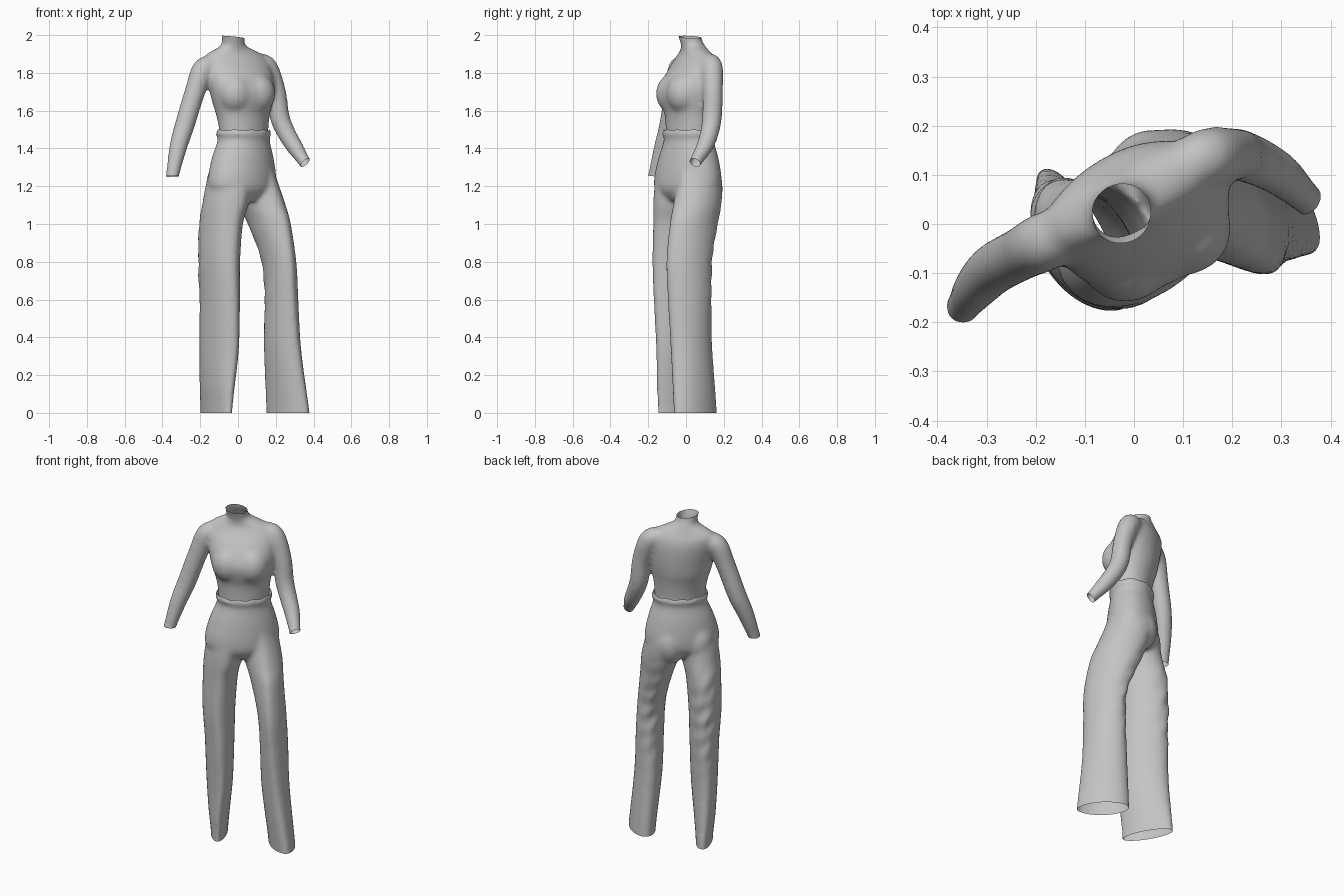
import bpy, bmesh, math
from mathutils import Vector, Matrix

if "Cube" in bpy.data.objects:
    bpy.data.objects.remove(bpy.data.objects["Cube"])

grey = bpy.data.materials.new("soft grey cloth")
grey.use_nodes = True
grey.diffuse_color = (0.55, 0.55, 0.55, 1)
grey.node_tree.nodes["Principled BSDF"].inputs["Base Color"].default_value = (0.55, 0.55, 0.55, 1)
SIDES = 40


def refine(rows, steps=6):
    """Catmull-Rom interpolation through rows of numbers."""
    out = []
    for i in range(len(rows) - 1):
        p0, p1, p2, p3 = (rows[max(0, min(len(rows) - 1, i + k))] for k in (-1, 0, 1, 2))
        for s in range(steps):
            t = s / steps
            out.append([b + t / 2 * (c - a + t * (2 * a - 5 * b + 4 * c - d + t * (3 * (b - c) + d - a)))
                        for a, b, c, d in zip(p0, p1, p2, p3)])
    return out + [rows[-1]]


def skin(bm, rings):
    """Join rings of points into a closed tube."""
    loops = [[bm.verts.new(p) for p in ring] for ring in rings]
    for lo, hi in zip(loops, loops[1:]):
        for i in range(SIDES):
            j = (i + 1) % SIDES
            bm.faces.new((lo[i], lo[j], hi[j], hi[i]))
    bm.faces.new(loops[0][::-1])
    bm.faces.new(loops[-1])


def loft(bm, rows, crease=0):
    """Level ellipses: height, centre x, centre y, half width, half depth, turn."""
    rings = []
    for z, cx, cy, a, b, turn in refine(sorted(rows)):
        place = Matrix.Translation((cx, cy, z)) @ Matrix.Rotation(math.radians(turn), 4, 'Z')
        ring = []
        for i in range(SIDES):
            t = math.tau * i / SIDES
            fold = 1 + crease * max(0, -math.sin(t)) ** 12
            ring.append(place @ Vector((a * math.cos(t), b * math.sin(t) * fold, 0)))
        rings.append(ring)
    skin(bm, rings)


def tube(bm, rows):
    """Round limb along a path: x, y, z, radius."""
    rows = refine(rows)
    rings = []
    for i, (x, y, z, r) in enumerate(rows):
        way = Vector(rows[min(i + 1, len(rows) - 1)][:3]) - Vector(rows[max(i - 1, 0)][:3])
        side = way.cross(Vector((0, 1, 0))).normalized()
        up = way.cross(side).normalized()
        rings.append([Vector((x, y, z)) + r * (side * math.cos(k * math.tau / SIDES) + up * math.sin(k * math.tau / SIDES))
                      for k in range(SIDES)])
    skin(bm, rings)


def ball(bm, centre, size, turn):
    m = Matrix.Translation(centre) @ Matrix.Rotation(math.radians(turn), 4, 'Z') @ Matrix.Diagonal((*size, 1))
    bmesh.ops.create_uvsphere(bm, u_segments=32, v_segments=20, radius=1, matrix=m)


def blend(name, bm, trims, smoothing, shape=None):
    """Fuse the volumes into one skin, cut the openings, then shape the cloth."""
    bmesh.ops.recalc_face_normals(bm, faces=bm.faces)
    mesh = bpy.data.meshes.new(name)
    bm.to_mesh(mesh)
    bm.free()
    ob = bpy.data.objects.new(name, mesh)
    bpy.context.collection.objects.link(ob)
    fuse = ob.modifiers.new("fuse", 'REMESH')
    fuse.mode = 'VOXEL'
    fuse.voxel_size = 0.009
    soft = ob.modifiers.new("soften", 'SMOOTH')
    soft.factor = 0.5
    soft.iterations = smoothing
    bpy.context.view_layer.objects.active = ob
    for mod in ("fuse", "soften"):
        bpy.ops.object.modifier_apply(modifier=mod)
    bm = bmesh.new()
    bm.from_mesh(ob.data)
    for point, normal, reach in trims:
        near = [f for f in bm.faces if (f.calc_center_median() - Vector(point)).length < reach]
        parts = set(near) | {e for f in near for e in f.edges} | {v for f in near for v in f.verts}
        bmesh.ops.bisect_plane(bm, geom=list(parts), plane_co=point, plane_no=normal, clear_outer=True)
    if shape:
        bm.normal_update()
        for v, n in [(v, v.normal.copy()) for v in bm.verts]:
            shape(v, n)
    bm.to_mesh(ob.data)
    bm.free()
    ob.data.materials.clear()
    ob.data.materials.append(grey)
    ob.data.polygons.foreach_set("use_smooth", [True] * len(ob.data.polygons))


# Fitted top: torso and neck, bust, arms
top = bmesh.new()
loft(top, [(1.40, .03, .015, .140, .105, 40), (1.50, .03, .015, .143, .108, 38),
           (1.58, .026, .016, .153, .117, 34), (1.64, .024, .013, .168, .134, 31),
           (1.70, .022, .012, .181, .142, 30), (1.76, .012, .022, .188, .133, 28),
           (1.82, -.002, .038, .190, .113, 26), (1.865, -.015, .048, .184, .090, 25),
           (1.895, -.02, .049, .165, .073, 25), (1.92, -.023, .045, .118, .065, 25),
           (1.945, -.025, .037, .068, .063, 25), (1.975, -.025, .025, .061, .060, 25),
           (2.04, -.025, .01, .066, .066, 25)])
for centre in ((-.012, -.070, 1.69), (.105, -.015, 1.69)):
    ball(top, centre, (.095, .088, .105), 28)
tube(top, [(-.11, 0, 1.835, .05), (-.18, -.035, 1.822, .060), (-.228, -.06, 1.70, .055),
           (-.283, -.09, 1.52, .053), (-.318, -.125, 1.40, .047), (-.346, -.165, 1.26, .036), (-.353, -.178, 1.21, .036)])
tube(top, [(.08, .105, 1.85, .05), (.147, .135, 1.832, .060), (.20, .142, 1.70, .054),
           (.220, .138, 1.57, .053), (.252, .126, 1.49, .050), (.299, .099, 1.41, .045),
           (.350, .052, 1.332, .034), (.374, .032, 1.297, .034)])
blend("fitted_top", top, [((-.025, .018, 1.99), (.1, .05, 1), .12), ((-.348, -.165, 1.252), (0, -.1, -1), .07),
                          ((.355, .046, 1.325), (.62, -.4, -.7), .09), ((.03, .015, 1.44), (0, 0, -1), .18)], 24)

# Wide trousers: hips and waistband, seat, legs
trousers = bmesh.new()
loft(trousers, [(1.55, .03, .015, .148, .114, 40), (1.50, .03, .015, .150, .116, 40),
                (1.478, .03, .015, .162, .128, 40), (1.445, .03, .015, .150, .118, 40),
                (1.35, .025, .013, .184, .134, 42), (1.25, .022, .010, .208, .144, 44),
                (1.18, .022, .008, .200, .138, 44), (1.12, .028, .008, .130, .095, 44)])
for centre in ((.037, .100, 1.21), (-.076, -.003, 1.21)):
    ball(trousers, centre, (.092, .092, .125), 45)
loft(trousers, [(1.42, .06, .045, .06, .085, 43), (1.32, .073, .06, .09, .115, 44),
                (1.22, .092, .072, .107, .132, 44), (1.10, .130, .060, .107, .140, 41),
                (1.00, .165, .043, .094, .142, 38), (.80, .217, .02, .079, .128, 28),
                (.60, .23, .022, .078, .122, 28), (.35, .235, .03, .078, .124, 38),
                (.02, .262, .05, .072, .142, 45), (-.05, .264, .05, .072, .142, 45)], .07)
loft(trousers, [(1.42, 0, -.01, .06, .085, 43), (1.32, -.023, -.03, .09, .115, 44),
                (1.22, -.047, -.043, .107, .132, 44), (1.10, -.068, -.045, .108, .140, 40),
                (1.00, -.09, -.04, .099, .145, 35), (.80, -.10, -.042, .092, .147, 33),
                (.60, -.097, -.04, .083, .145, 35), (.35, -.10, -.035, .074, .142, 38),
                (.15, -.11, -.025, .060, .145, 33), (.02, -.115, -.015, .047, .148, 30),
                (-.05, -.115, -.015, .047, .148, 30)], .05)


def drape(v, n):
    """Soft slanting folds behind the knees and a rippled waist edge."""
    x, y, z = v.co
    back = max(0, n.y * .75 - n.x * .65)
    ripple = math.sin(44 * z + 40 * (x + y)) * math.sin(15 * z - 24 * x + 1)
    v.co += n * .005 * back * math.exp(-((z - .78) / .25) ** 2) * ripple
    if z > 1.46:
        v.co.z += .003 * math.sin(9 * math.atan2(y - .015, x - .03)) * (z - 1.46) / .035


blend("wide_trousers", trousers, [((.03, .015, 1.497), (0, 0, 1), .3), ((.05, 0, 0), (0, 0, -1), .6)], 18, drape)
